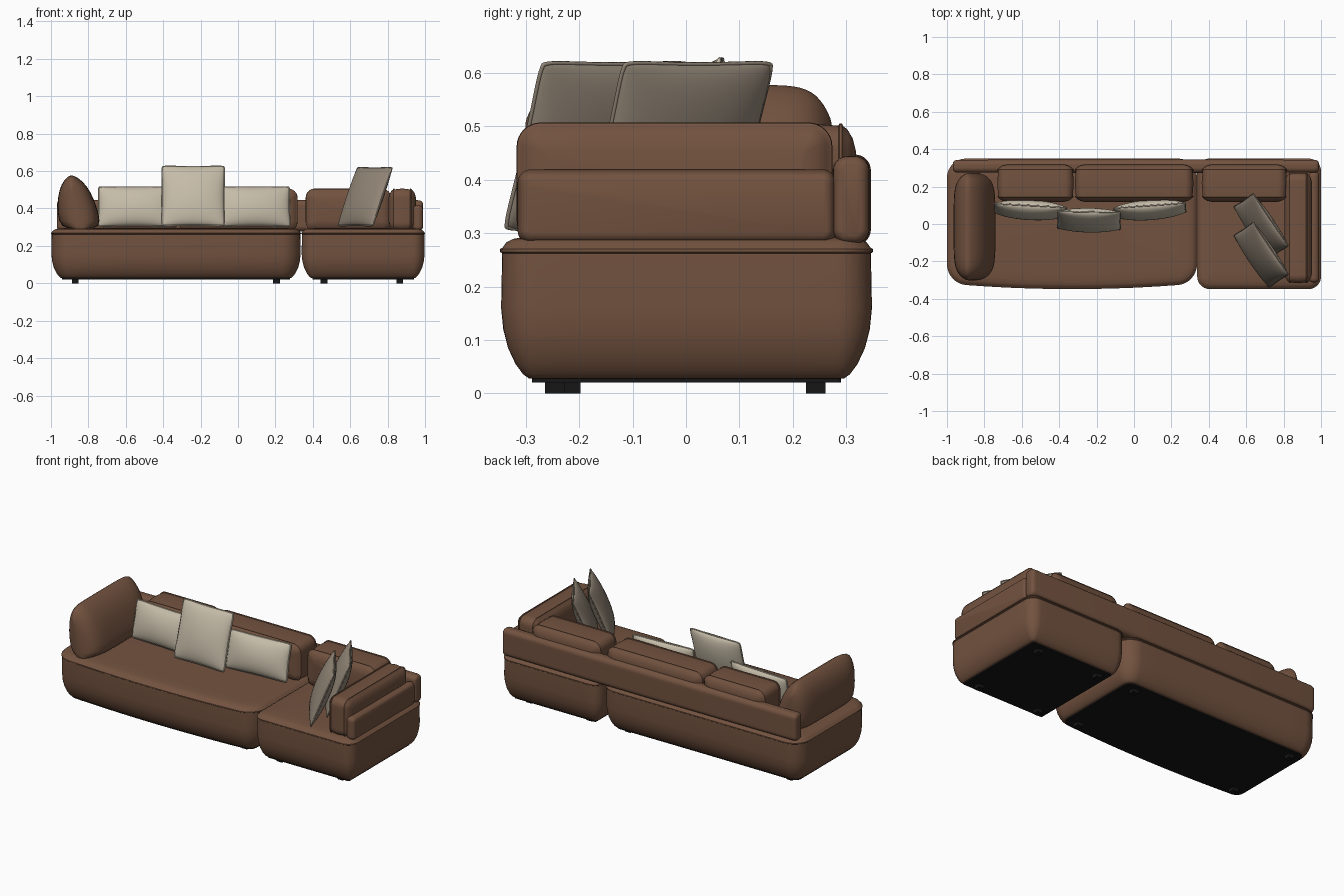
import bpy, bmesh, math
from mathutils import Euler

cube = bpy.data.objects.get("Cube")
if cube:
    bpy.data.objects.remove(cube, do_unlink=True)


def material(name, rgb):
    m = bpy.data.materials.new(name)
    m.use_nodes = True
    m.diffuse_color = (*rgb, 1)
    bsdf = next(n for n in m.node_tree.nodes if n.type == "BSDF_PRINCIPLED")
    bsdf.inputs["Base Color"].default_value = (*rgb, 1)
    bsdf.inputs["Roughness"].default_value = 0.8
    return m


BROWN = material("brown leather", (0.17, 0.085, 0.05))
BEIGE = material("beige linen", (0.56, 0.50, 0.39))
TAUPE = material("taupe linen", (0.29, 0.24, 0.185))
BLACK = material("black underside", (0.008, 0.008, 0.008))


def finish(name, bm, mat, smooth=True):
    bmesh.ops.remove_doubles(bm, verts=bm.verts, dist=0.0001)
    bmesh.ops.recalc_face_normals(bm, faces=bm.faces)
    mesh = bpy.data.meshes.new(name)
    bm.to_mesh(mesh)
    bm.free()
    mesh.materials.append(mat)
    ob = bpy.data.objects.new(name, mesh)
    bpy.context.scene.collection.objects.link(ob)
    if smooth:
        bpy.ops.object.select_all(action="DESELECT")
        ob.select_set(True)
        bpy.context.view_layer.objects.active = ob
        bpy.ops.object.shade_smooth_by_angle(angle=math.radians(50))
    return ob


def outline(u0, u1, v0, v1, r, inset, bow):
    """Rounded rectangle; bow pushes the low-v side outward in the middle."""
    rr = max(r - inset, 0.006)
    a, b, c, d = u0 + inset + rr, u1 - inset - rr, v0 + inset + rr, v1 - inset - rr
    pts = []
    for i, (cu, cv) in enumerate([(a, c), (b, c), (b, d), (a, d)]):
        for k in range(9):
            t = math.pi * (1 + i / 2 + k / 16)
            pts.append((cu + rr * math.cos(t), cv + rr * math.sin(t)))
    full = []
    for i, p in enumerate(pts):
        full.append(p)
        if i % 9 == 8:  # subdivide the straight sides
            q = pts[(i + 1) % len(pts)]
            full += [(p[0] + (q[0] - p[0]) * k / 10, p[1] + (q[1] - p[1]) * k / 10)
                     for k in range(1, 10)]
    half, mid = (u1 - u0) / 2, (u0 + u1) / 2
    return [(u, v - bow * (1 - ((u - mid) / half) ** 2) * (v1 - v) / (v1 - v0))
            for u, v in full]


def skin(bm, rings):
    loops = [[bm.verts.new(p) for p in ring] for ring in rings]
    n = len(loops[0])
    for lo, hi in zip(loops, loops[1:]):
        for i in range(n):
            j = (i + 1) % n
            bm.faces.new((lo[i], lo[j], hi[j], hi[i]))
    bm.faces.new(loops[0])
    bm.faces.new(loops[-1])


def loft(name, rect, r, rings, mat=BROWN, axis="z", bow=0):
    """Stack inset copies of a rounded rectangle along an axis."""
    place = {"z": lambda u, v, w: (u, v, w),
             "y": lambda u, v, w: (u, w, v),
             "x": lambda u, v, w: (w, u, v)}[axis]
    bm = bmesh.new()
    skin(bm, [[place(u, v, w) for u, v in outline(*rect, r, inset, bow)]
              for w, inset in rings])
    return finish(name, bm, mat)


def soft_rings(a, b, edge):
    """Both ends of the loft rounded off with the given (depth, inset) steps."""
    return ([(a + d, i) for d, i in edge]
            + [((a + b) / 2, -0.003)]
            + [(b - d, i) for d, i in reversed(edge)])


PIPED = [(0, 0.05), (0.006, 0.026), (0.016, 0.009), (0.024, 0.003), (0.026, -0.002),
         (0.031, -0.002), (0.033, 0.002)]
ROUND = [(0, 0.016), (0.003, 0.009), (0.008, 0.004), (0.016, 0.001), (0.025, 0)]

# Seat modules with rounded undersides and a piped seam below the top
SEAT = [(0.028, 0.052), (0.036, 0.041), (0.055, 0.027), (0.085, 0.013), (0.12, 0.004),
        (0.16, 0), (0.262, 0.002), (0.265, -0.002), (0.27, -0.002), (0.273, 0.003),
        (0.283, 0.01), (0.289, 0.022), (0.293, 0.045), (0.296, 0.09)]
modules = {"long": ((-0.998, 0.335, -0.316, 0.348), 0.1, 0.03),
           "corner": ((0.34, 0.998, -0.346, 0.348), 0.065, 0)}
for label, (rect, radius, bow) in modules.items():
    loft(label + "_seat_base", rect, radius, SEAT, bow=bow)
    loft(label + "_underside", rect, radius, [(0.02, 0.058), (0.032, 0.058)], BLACK, bow=bow)

# Block feet
for label, xs, front in (("long", (-0.87, 0.205), -0.216), ("corner", (0.46, 0.865), -0.245)):
    for side, x in zip(("right", "left"), xs):
        for end, y in (("front", front), ("back", 0.243)):
            bm = bmesh.new()
            bmesh.ops.create_cube(bm, size=1)
            for v in bm.verts:
                v.co = (x + v.co.x * 0.037, y + v.co.y * 0.037, 0.011 + v.co.z * 0.022)
            finish(f"{label}_{side}_{end}_foot", bm, BLACK, smooth=False)

# Low rails along the back and left end
loft("back_rail", (0.275, 0.343, 0.28, 0.444), 0.027,
     soft_rings(-0.968, 0.988, ROUND), axis="x")
loft("left_arm_rail", (-0.312, 0.278, 0.282, 0.416), 0.022,
     soft_rings(0.935, 0.988, ROUND[:-1]), axis="x")

# Piped back cushions and left arm cushion
for label, x0, x1 in (("right", -0.728, -0.325), ("middle", -0.313, 0.315),
                      ("left", 0.365, 0.815)):
    loft(label + "_back_cushion", (x0, x1, 0.282, 0.503), 0.045,
         soft_rings(0.118, 0.318, PIPED), axis="y")
loft("left_arm_cushion", (-0.314, 0.271, 0.282, 0.504), 0.042,
     soft_rings(0.805, 0.952, PIPED), axis="x")

# Tall right arm cushion: teardrop section pinched to a seam at both ends
SECTION = [(-0.93, 0.285), (-0.96, 0.33), (-0.967, 0.42), (-0.957, 0.5), (-0.932, 0.55),
           (-0.9, 0.58), (-0.878, 0.577), (-0.83, 0.547), (-0.787, 0.49), (-0.752, 0.4),
           (-0.736, 0.33), (-0.75, 0.285)]
rings = []
for k in range(25):
    t = math.sin(math.pi * (k / 24 - 0.5)) * 0.999
    thick = math.sqrt(1 - t ** 6)
    tall = 1 - 0.25 * t ** 12
    ring = []
    for x, z in SECTION:
        s = (z - 0.285) / 0.295
        seam = -0.843 - 0.047 * s
        ring.append((seam + (x - seam) * thick, -0.014 + 0.288 * t, 0.285 + 0.295 * s * tall))
    rings.append(ring)
bm = bmesh.new()
skin(bm, rings)
arm = finish("right_arm_cushion", bm, BROWN)
arm.modifiers.new("Soften", "SUBSURF").levels = 1


def pillow(name, loc, w, h, depth, tilt, yaw, mat):
    """Scatter pillow: two bulging panels meeting at a piped edge."""
    n = 20
    steps = [math.sin(math.pi * (i / n - 0.5)) for i in range(n + 1)]

    def point(u, v, side):
        corner = 1 - 0.035 * (u * v) ** 8
        x = w / 2 * u * corner * (1 - 0.03 * (1 - v * v))
        z = h / 2 * v * corner * (1 - 0.03 * (1 - u * u))
        bulge = max(0, (1 - u * u) * (1 - v * v)) ** 0.5
        return (x, side * depth / 2 * bulge, z)

    bm = bmesh.new()
    for side in (-1, 1):
        grid = [[bm.verts.new(point(u, v, side)) for v in steps] for u in steps]
        for i in range(n):
            for j in range(n):
                bm.faces.new((grid[i][j], grid[i + 1][j], grid[i + 1][j + 1], grid[i][j + 1]))
    ob = finish(name, bm, mat)

    # piping follows the panel edge
    rim = ([(u, -1) for u in steps[:-1]] + [(1, v) for v in steps[:-1]]
           + [(-u, 1) for u in steps[:-1]] + [(-1, -v) for v in steps[:-1]])
    curve = bpy.data.curves.new(name + "_piping", "CURVE")
    curve.dimensions = "3D"
    curve.bevel_depth = 0.004
    curve.bevel_resolution = 1
    spline = curve.splines.new("POLY")
    spline.points.add(len(rim) - 1)
    for p, (u, v) in zip(spline.points, rim):
        p.co = (*point(u, v, 0), 1)
    spline.use_cyclic_u = True
    curve.materials.append(mat)
    pipe = bpy.data.objects.new(name + "_piping", curve)
    bpy.context.scene.collection.objects.link(pipe)
    for o in (ob, pipe):
        o.location = loc
        o.rotation_euler = Euler((math.radians(-tilt), 0, math.radians(yaw)))


# Scatter pillows
pillow("right_lumbar_pillow", (-0.555, 0.075, 0.41), 0.39, 0.218, 0.1, 13, -3, BEIGE)
pillow("left_lumbar_pillow", (0.085, 0.075, 0.41), 0.39, 0.218, 0.1, 13, 4, BEIGE)
pillow("middle_square_pillow", (-0.24, 0.02, 0.467), 0.34, 0.335, 0.1, 16, -1, BEIGE)
for label, y in (("back", -0.012), ("front", -0.165)):
    pillow(label + "_arm_pillow", (0.68, y, 0.463), 0.34, 0.34, 0.09, 22, -56, TAUPE)
